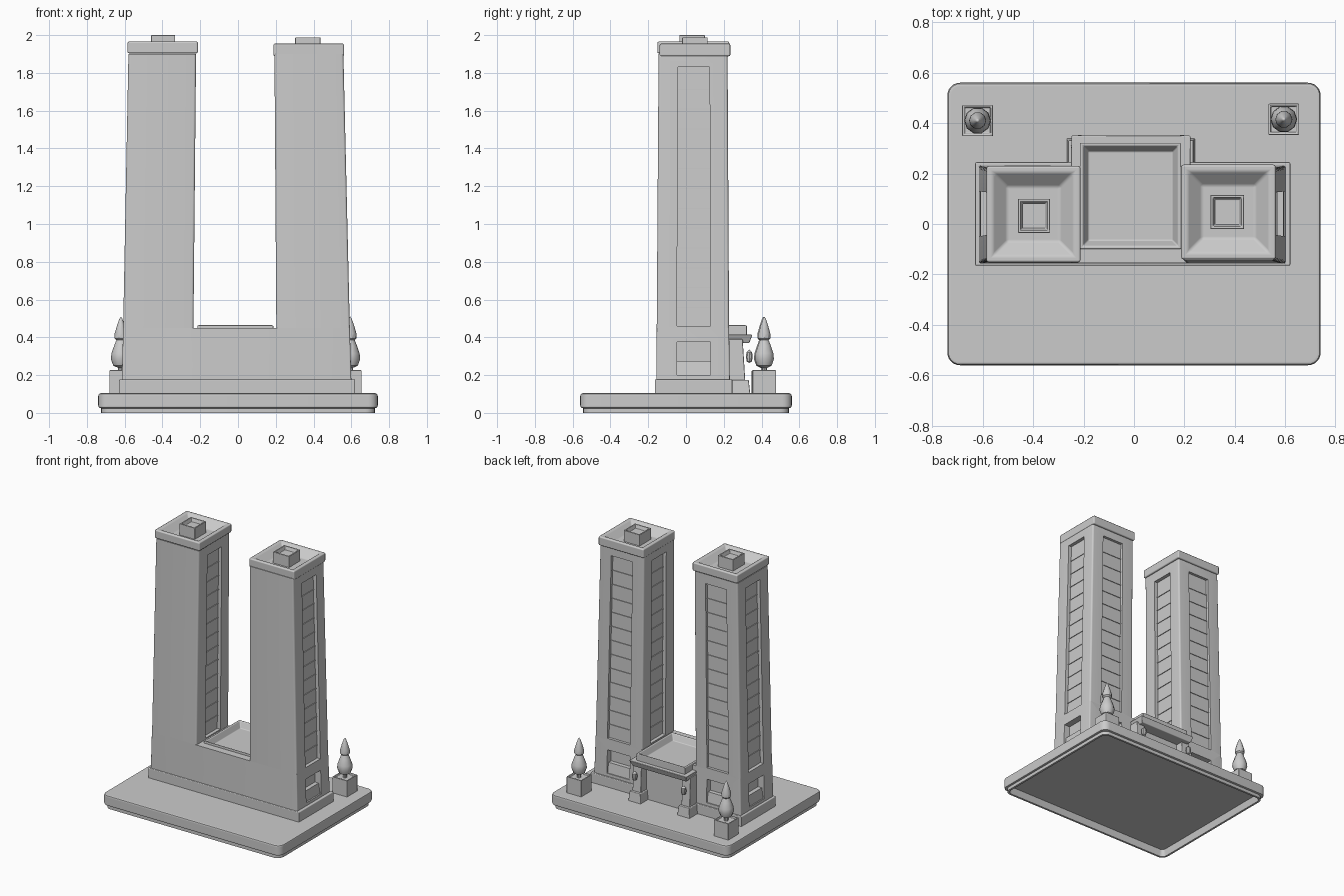
import bpy, bmesh, math

old = bpy.data.objects.get("Cube")
if old:
    bpy.data.objects.remove(old, do_unlink=True)

GREY = (0.6, 0.6, 0.6, 1)
stone = bpy.data.materials.new("light_grey_stone")
stone.use_nodes = True
stone.diffuse_color = GREY
stone.node_tree.nodes["Principled BSDF"].inputs["Base Color"].default_value = GREY


def finish(name, bm, bevel=0):
    """Turn a bmesh into a shaded object with optional soft edges."""
    bmesh.ops.recalc_face_normals(bm, faces=bm.faces)
    me = bpy.data.meshes.new(name)
    bm.to_mesh(me)
    bm.free()
    ob = bpy.data.objects.new(name, me)
    bpy.context.collection.objects.link(ob)
    me.materials.append(stone)
    if bevel:
        mod = ob.modifiers.new("soft_edges", "BEVEL")
        mod.width, mod.segments, mod.limit_method = bevel, 2, "ANGLE"
        mod.harden_normals = True
    smooth(ob)
    return ob


def smooth(ob):
    bpy.ops.object.select_all(action="DESELECT")
    ob.select_set(True)
    bpy.context.view_layer.objects.active = ob
    bpy.ops.object.shade_smooth_by_angle(angle=math.radians(35))


def block(name, low, high, z0, z1, bevel=0, corner=0, rim=0, sink=0, slope=0.02):
    """Box or tapered box between two rectangles (x0, x1, y0, y1); rim and sink hollow the z1 end."""
    bm = bmesh.new()
    rings = []
    for (x0, x1, y0, y1), z in ((low, z0), (high, z1)):
        rings.append([bm.verts.new((x, y, z)) for x, y in ((x0, y0), (x1, y0), (x1, y1), (x0, y1))])
    bm.faces.new(rings[0])
    bm.faces.new(rings[1])
    for i in range(4):
        j = (i + 1) % 4
        bm.faces.new((rings[0][i], rings[0][j], rings[1][j], rings[1][i]))
    bmesh.ops.recalc_face_normals(bm, faces=bm.faces)
    if corner:
        sides = [e for e in bm.edges if abs(e.verts[0].co.z - e.verts[1].co.z) > 0.001]
        bmesh.ops.bevel(bm, geom=sides, offset=corner, segments=6, profile=0.5, affect="EDGES")
    if rim:
        # The hollowed end is the face lying wholly at z1
        top = next(f for f in bm.faces if all(abs(v.co.z - z1) < 1e-5 for v in f.verts))
        bmesh.ops.inset_region(bm, faces=[top], thickness=rim)
        bmesh.ops.inset_region(bm, faces=[top], thickness=slope, depth=-sink)
    return finish(name, bm, bevel)


def box(name, rect, z0, z1, **kw):
    return block(name, rect, rect, z0, z1, **kw)


def lathe(name, x, y, profile, sides=10):
    """Turned shape from (radius, height) pairs."""
    bm = bmesh.new()
    verts = [bm.verts.new((x + r, y, z)) for r, z in profile]
    edges = [bm.edges.new(p) for p in zip(verts, verts[1:])]
    bmesh.ops.spin(bm, geom=verts + edges, cent=(x, y, 0), axis=(0, 0, 1),
                   angle=math.tau, steps=sides)
    bmesh.ops.remove_doubles(bm, verts=bm.verts, dist=0.0005)
    return finish(name, bm)


def carve(ob, cutters):
    """Subtract the cutters, then discard them."""
    for c in cutters:
        c.hide_render = True
        mod = ob.modifiers.new("cut", "BOOLEAN")
        mod.operation, mod.object, mod.solver = "DIFFERENCE", c, "EXACT"
    dg = bpy.context.evaluated_depsgraph_get()
    me = bpy.data.meshes.new_from_object(ob.evaluated_get(dg))
    ob.modifiers.clear()
    ob.data = me
    for c in cutters:
        bpy.data.objects.remove(c, do_unlink=True)
    smooth(ob)


def lerp_rect(a, b, t):
    return [p + (q - p) * t for p, q in zip(a, b)]


def strip(rect, side, inner, outer):
    """Rectangle straddling one wall, reaching inward and outward, over the glazed width."""
    x0, x1, y0, y1 = rect
    w, d = x1 - x0, y1 - y0
    if side == "back":
        return (x0 + 0.26 * w, x0 + 0.74 * w, y1 - inner, y1 + outer)
    span = (y0 + 0.28 * d, y0 + 0.74 * d)
    if side == "right":
        return (x0 - outer, x0 + inner) + span
    return (x1 - inner, x1 + outer) + span


# Ground slab as a shell, open underneath
box("slab_foot", (-0.724, 0.724, -0.544, 0.544), 0.06, 0, corner=0.05, rim=0.015, sink=0.05, slope=0.01)
slab = box("ground_slab", (-0.74, 0.74, -0.56, 0.56), 0.024, 0.105, corner=0.05, bevel=0.015)
carve(slab, [box("slab_cutter", (-0.715, 0.715, -0.535, 0.535), -0.1, 0.055, corner=0.045)])

# Plinth and podium
box("plinth", (-0.63, 0.62, -0.165, 0.245), 0.1, 0.178, bevel=0.006)
BASE_Z, TOP_Z = 0.45, 1.91
FOOT = {"right": (-0.608, -0.236, -0.155, 0.228), "left": (0.203, 0.592, -0.155, 0.228)}
HEAD = {"right": (-0.58, -0.222, -0.145, 0.22), "left": (0.193, 0.558, -0.145, 0.22)}
podium_low = (-0.615, 0.6, -0.157, 0.232)
podium_high = (FOOT["right"][0], FOOT["left"][1], -0.155, 0.228)
podium = block("podium", podium_low, podium_high, 0.17, BASE_Z, corner=0.008)
cuts = []
for hand in ("right", "left"):
    for side in (hand, "back"):
        cuts.append(box("window_cutter", strip(FOOT[hand], side, 0.045, 0.05), 0.2, 0.375))
        block(f"{hand}_{side}_sill", strip(FOOT[hand], side, 0.06, -0.002),
              strip(FOOT[hand], side, 0.06, -0.014), 0.19, 0.275)
# Sunken roof court between the towers
cuts.append(box("court_cutter", (-0.2, 0.17, -0.09, 0.3), 0.4, 0.6))
carve(podium, cuts)

# Towers with recessed glazing on three sides
CAPS = {"right": ((-0.585, -0.212, -0.152, 0.23), 1.903, 1.966, (-0.46, -0.333, -0.035, 0.1), 2.0),
        "left": ((0.187, 0.562, -0.14, 0.235), 1.888, 1.955, (0.303, 0.436, -0.02, 0.115), 1.988)}
for hand in ("right", "left"):
    low, high = FOOT[hand], HEAD[hand]
    tower = block(f"{hand}_tower", low, high, BASE_Z - 0.001, TOP_Z - 0.01, corner=0.012)
    cuts = []
    for side, depth in (("right", 0.026), ("left", 0.026), ("back", 0.02)):
        cuts.append(block("glazing_cutter", strip(low, side, depth, 0.05),
                          strip(lerp_rect(low, high, 0.945), side, depth, 0.05), BASE_Z + 0.01, 1.83))
        # Thin floor ledges across the glazing
        for floor in range(1, 13):
            z = BASE_Z + floor * 0.105
            rect = lerp_rect(low, high, (z - BASE_Z) / (TOP_Z - BASE_Z))
            box(f"{hand}_{side}_ledge_{floor}", strip(rect, side, depth + 0.01, 0.005 - depth), z, z + 0.006)
    carve(tower, cuts)
    # Roof cap sloping down to a hollow plant box
    cap, z0, z1, hut, hut_top = CAPS[hand]
    box(f"{hand}_roof_cap", cap, z0, z1, bevel=0.009, rim=0.036, sink=0.05, slope=0.08)
    box(f"{hand}_roof_box", hut, z0 + 0.005, hut_top, bevel=0.003, rim=0.014, sink=0.025, slope=0.012)

# Entrance: canopy, doorway and flanking piers
box("entrance_roof", (-0.215, 0.187, -0.1, 0.322), 0.402, 0.464, bevel=0.006, rim=0.018, sink=0.045, slope=0.03)
block("entrance_eave", (-0.235, 0.205, 0.2, 0.335), (-0.25, 0.225, 0.2, 0.352), 0.37, 0.414, bevel=0.005)
box("door", (-0.18, 0.15, 0.2, 0.25), 0.1, 0.38)
for hand, x in (("right", -0.215), ("left", 0.19)):
    block(f"{hand}_entrance_pier", (x - 0.035, x + 0.035, 0.2, 0.318),
          (x - 0.033, x + 0.033, 0.2, 0.3), 0.1, 0.39, bevel=0.004)
    block(f"{hand}_pier_base", (x - 0.052, x + 0.052, 0.2, 0.34),
          (x - 0.045, x + 0.045, 0.2, 0.332), 0.1, 0.175, bevel=0.005)
    lathe(f"{hand}_entrance_lamp", x, 0.335,
          [(0, 0.265), (0.014, 0.272), (0.019, 0.295), (0.016, 0.32), (0, 0.335)])

# Potted trees
for hand, x, y in (("right", -0.62, 0.41), ("left", 0.594, 0.415)):
    box(f"{hand}_planter", (x - 0.061, x + 0.061, y - 0.062, y + 0.062), 0.1, 0.226,
        bevel=0.004, rim=0.012, sink=0.012, slope=0.004)
    lathe(f"{hand}_tree", x, y,
          [(0.014, 0.2), (0.014, 0.238), (0.04, 0.25), (0.053, 0.285), (0.05, 0.315), (0.036, 0.355),
           (0.024, 0.385), (0.034, 0.395), (0.033, 0.42), (0.02, 0.465), (0.008, 0.498), (0, 0.51)])
